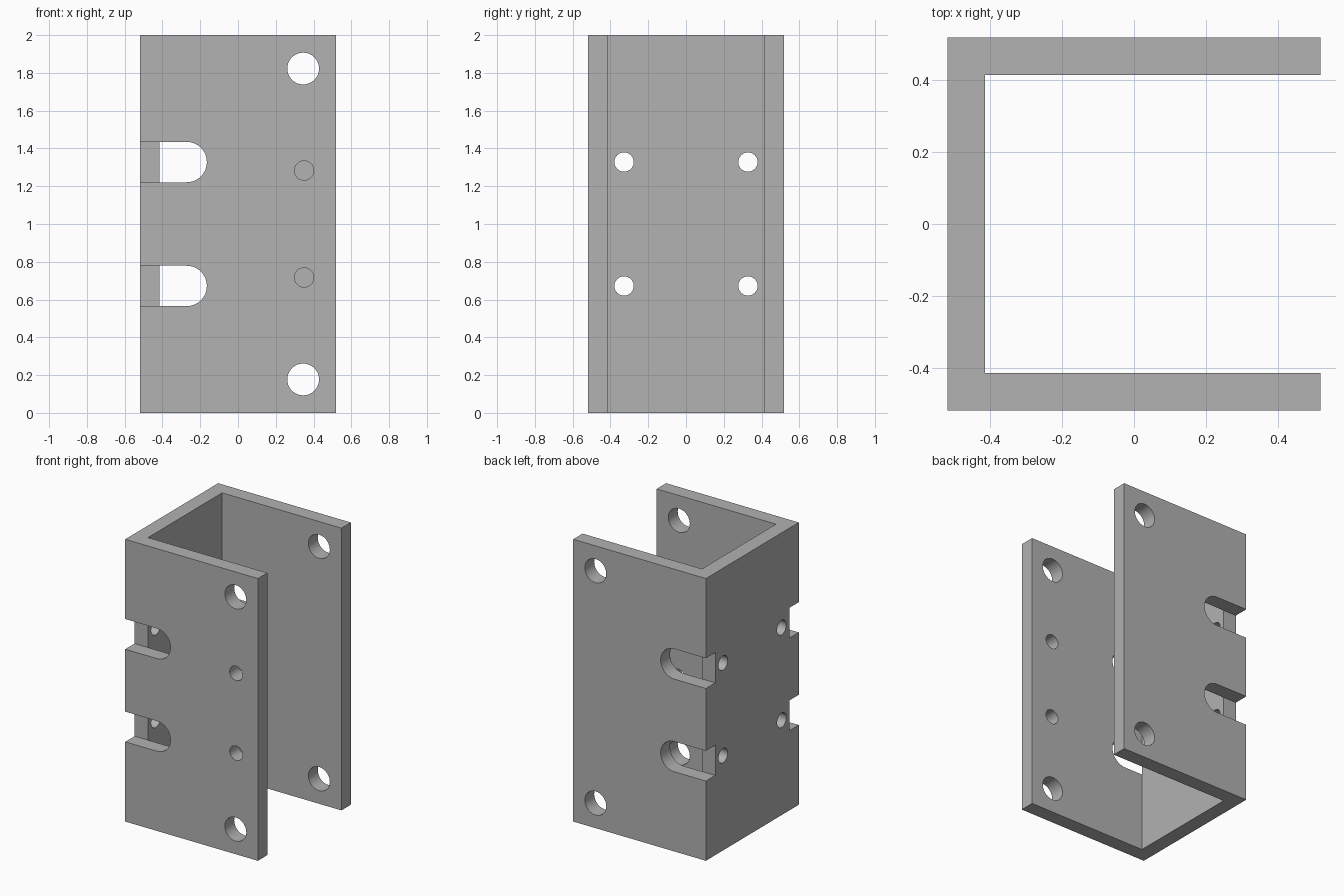
import bpy, bmesh, math

old = bpy.data.objects.get("Cube")
if old:
    bpy.data.objects.remove(old, do_unlink=True)

HALF, INNER, HEIGHT = 0.52, 0.415, 2.0
MID = HEIGHT / 2

steel = bpy.data.materials.new("plain grey")
steel.use_nodes = True
grey = (0.445, 0.445, 0.445, 1)
steel.diffuse_color = grey
steel.node_tree.nodes["Principled BSDF"].inputs["Base Color"].default_value = grey


def prism(name, outline, offset):
    """Extrude a closed outline of 3D points along an offset."""
    bm = bmesh.new()
    face = bm.faces.new([bm.verts.new(p) for p in outline])
    new = bmesh.ops.extrude_face_region(bm, geom=[face])["geom"]
    bmesh.ops.translate(bm, vec=offset, verts=[v for v in new if isinstance(v, bmesh.types.BMVert)])
    bmesh.ops.recalc_face_normals(bm, faces=bm.faces)
    mesh = bpy.data.meshes.new(name)
    bm.to_mesh(mesh)
    bm.free()
    mesh.materials.append(steel)
    obj = bpy.data.objects.new(name, mesh)
    bpy.context.collection.objects.link(obj)
    return obj


def arc(cu, cv, r, start, end, steps):
    angles = [start + (end - start) * i / steps for i in range(steps + 1)]
    return [(cu + r * math.cos(a), cv + r * math.sin(a)) for a in angles]


def circle(cu, cv, r):
    return arc(cu, cv, r, 0, 2 * math.pi, 48)[:-1]


def cut(outline, offset):
    """Subtract an extruded outline from the channel, then discard the cutter."""
    cutter = prism("cutter", outline, offset)
    cutter.hide_render = True
    mod = channel.modifiers.new("cut", 'BOOLEAN')
    mod.operation, mod.solver, mod.object = 'DIFFERENCE', 'EXACT', cutter
    bpy.ops.object.modifier_apply(modifier=mod.name)
    bpy.data.objects.remove(cutter, do_unlink=True)


# U-shaped channel: web on -x, flanges front and back
section = [(-HALF, -HALF), (HALF, -HALF), (HALF, -INNER), (-INNER, -INNER),
           (-INNER, INNER), (HALF, INNER), (HALF, HALF), (-HALF, HALF)]
channel = prism("channel_bracket", [(x, y, 0) for x, y in section], (0, 0, HEIGHT))
bpy.context.view_layer.objects.active = channel
channel.select_set(True)

for level in (-1, 1):
    # Mounting hole through both flanges
    cut([(x, -1, z) for x, z in circle(0.345, MID + level * 0.823, 0.084)], (0, 2, 0))
    # Small hole in the front flange only
    cut([(x, -1, z) for x, z in circle(0.35, MID + level * 0.283, 0.051)], (0, 1, 0))
    slot_z = MID + level * 0.328
    for side in (-1, 1):
        # Round-ended slot in each flange, open through the corner
        r = 0.107
        slot = [(-1, slot_z - r)] + arc(-0.272, slot_z, r, -math.pi / 2, math.pi / 2, 24) + [(-1, slot_z + r)]
        cut([(x, side * INNER, z) for x, z in slot], (0, side * 0.3, 0))
        # Screw hole through the web
        cut([(-1, y, z) for y, z in circle(side * 0.328, slot_z, 0.051)], (1, 0, 0))

bpy.ops.object.shade_smooth_by_angle(angle=math.radians(30))
